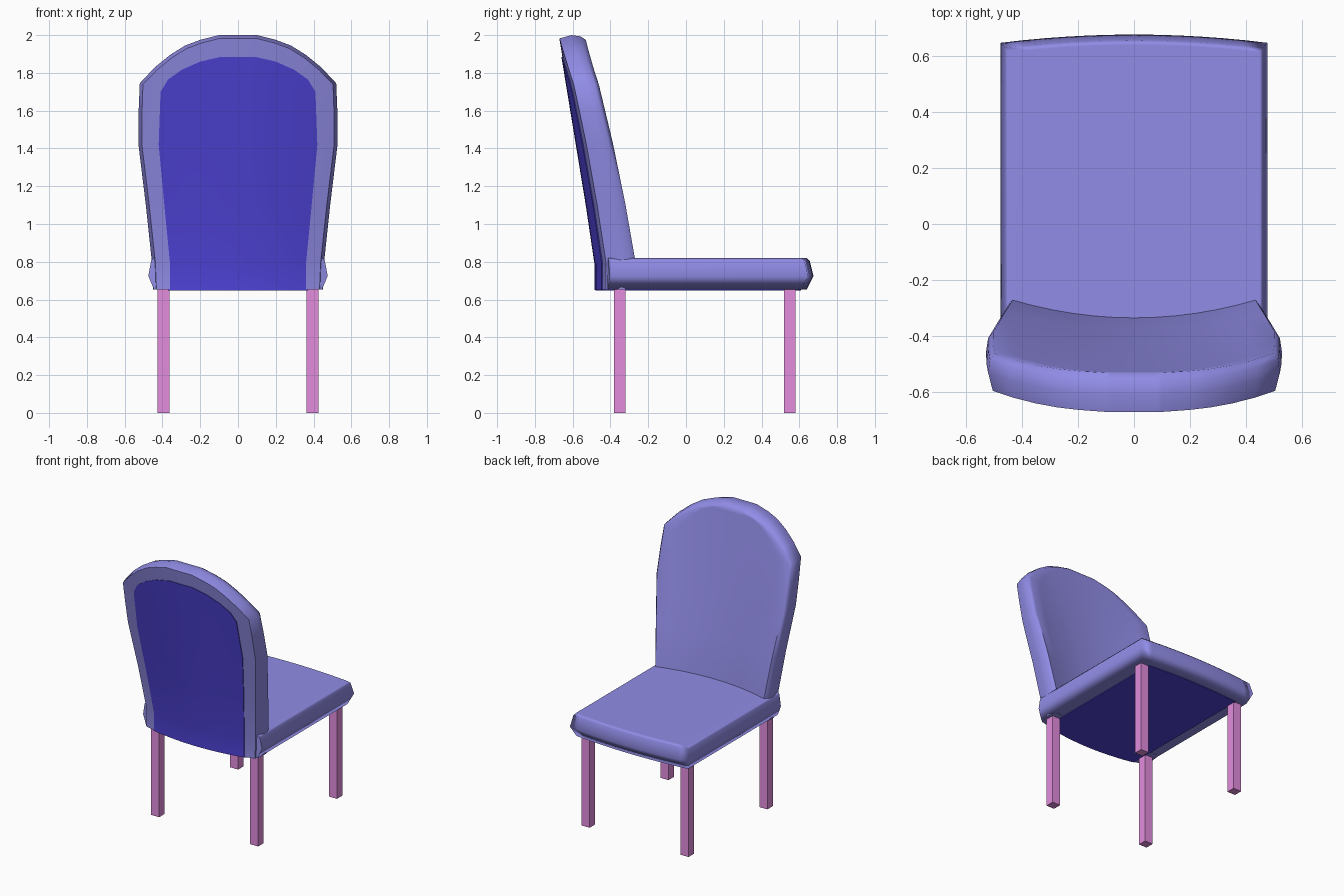
import bpy, bmesh, math

if "Cube" in bpy.data.objects:
    bpy.data.objects.remove(bpy.data.objects["Cube"])

def material(name, rgb):
    m = bpy.data.materials.new(name)
    m.diffuse_color = (*rgb, 1)
    m.use_nodes = True
    m.node_tree.nodes["Principled BSDF"].inputs["Base Color"].default_value = m.diffuse_color
    return m

LILAC = material("lilac upholstery", (0.285, 0.265, 0.80))
BLUE = material("deep blue panel", (0.078, 0.056, 0.69))
PINK = material("pink leg", (0.77, 0.27, 0.74))

def finish(name, bm, mat, angle=None):
    bmesh.ops.recalc_face_normals(bm, faces=bm.faces)
    me = bpy.data.meshes.new(name)
    bm.to_mesh(me)
    bm.free()
    me.materials.append(mat)
    ob = bpy.data.objects.new(name, me)
    bpy.context.collection.objects.link(ob)
    if angle:
        bpy.ops.object.select_all(action='DESELECT')
        ob.select_set(True)
        bpy.context.view_layer.objects.active = ob
        bpy.ops.object.shade_smooth_by_angle(angle=math.radians(angle))
        wn = ob.modifiers.new("even shading", 'WEIGHTED_NORMAL')
        wn.keep_sharp = True
    return ob

def bridge(bm, a, b):
    n = len(a)
    for i in range(n):
        j = (i + 1) % n
        bm.faces.new((a[i], a[j], b[j], b[i]))

# Curved, leaning surfaces of the backrest
def rear_y(x, z):
    h = max(z - 0.82, 0)
    return -0.48 - 0.164 * h + (0.3 - 0.17 * h) * x * x

def front_y(x, z):
    h = max(z - 0.82, 0)
    return -0.33 - 0.174 * h + (0.345 - 0.25 * h) * x * x

COLS = 12

def grid_points(outline, inset, y_at):
    """Rows of points across a symmetric outline, shrunk along its normals."""
    rows = []
    for i, (w, z) in enumerate(outline):
        p = outline[max(i - 1, 0)]
        q = outline[i + 1] if i + 1 < len(outline) else (-w, z)
        dx, dz = q[0] - p[0], q[1] - p[1]
        l = math.hypot(dx, dz)
        w2 = w - inset * dz / l
        z2 = z if i == 0 else z + inset * dx / l
        row = []
        for c in range(COLS + 1):
            x = w2 * (2 * c / COLS - 1)
            row.append((x, y_at(x, z2), z2))
        rows.append(row)
    return rows

def border(rows):
    return (rows[0] + [r[-1] for r in rows[1:-1]] + rows[-1][::-1]
            + [r[0] for r in rows[-2:0:-1]])

def padded_shell(name, outline, layers, mat, angle):
    """First and last layers are full sheets, the others only edge loops."""
    bm = bmesh.new()
    loops = []
    for k, (inset, y_at) in enumerate(layers):
        pts = grid_points(outline, inset, y_at)
        if k in (0, len(layers) - 1):
            vs = [[bm.verts.new(p) for p in r] for r in pts]
            for a, b in zip(vs, vs[1:]):
                for c in range(COLS):
                    bm.faces.new((a[c], a[c + 1], b[c + 1], b[c]))
            loops.append(border(vs))
        else:
            loops.append([bm.verts.new(p) for p in border(pts)])
    for a, b in zip(loops, loops[1:]):
        bridge(bm, a, b)
    return finish(name, bm, mat, angle)

def between(f):
    return lambda x, z: front_y(x, z) * (1 - f) + rear_y(x, z) * f

# Backrest cushion
back_outline = [(0.45, 0.652), (0.455, 0.79), (0.488, 1.1), (0.527, 1.42),
                (0.526, 1.6), (0.52, 1.745), (0.44, 1.83), (0.36, 1.895),
                (0.28, 1.945), (0.2, 1.975), (0.1, 2.0)]
padded_shell("backrest", back_outline,
             [(0.025, between(0)), (0.007, between(0.18)), (0, between(0.52)),
              (0.018, between(1))], LILAC, 62)

# Blue panel on the rear of the backrest
panel_outline = [(0.36, 0.65), (0.36, 0.79), (0.39, 1.1), (0.42, 1.42),
                 (0.41, 1.7), (0.37, 1.765), (0.3, 1.815), (0.2, 1.86),
                 (0.09, 1.885)]
padded_shell("back_panel", panel_outline,
             [(0, lambda x, z: rear_y(x, z) + 0.003),
              (0, lambda x, z: rear_y(x, z) - 0.005)], BLUE, 35)

# Seat cushion and underside panel: stacked rings with bowed front and rear
def stacked(name, layers, mat, rear_shift, angle):
    bm = bmesh.new()
    rings = []
    for z, half, front in layers:
        xs = [half * (2 * c / COLS - 1) for c in range(COLS + 1)]
        pts = [(x, front - 0.13 * x * x, z) for x in xs]
        pts += [(x, rear_y(x, 0.7) + rear_shift, z) for x in reversed(xs)]
        rings.append([bm.verts.new(p) for p in pts])
    for a, b in zip(rings, rings[1:]):
        bridge(bm, a, b)
    bm.faces.new(rings[0])
    bm.faces.new(rings[-1])
    return finish(name, bm, mat, angle)

stacked("seat", [(0.654, 0.445, 0.64), (0.725, 0.475, 0.675),
                 (0.805, 0.46, 0.655), (0.82, 0.447, 0.638)],
        LILAC, 0.008, 75)
stacked("underside_panel", [(0.648, 0.37, 0.61), (0.655, 0.37, 0.61)],
        BLUE, 0.0, None)

# Four square legs
for label, y in (("rear", -0.35), ("front", 0.55)):
    for side, x in (("left", -0.395), ("right", 0.395)):
        bm = bmesh.new()
        bmesh.ops.create_cube(bm, size=1)
        bmesh.ops.scale(bm, vec=(0.064, 0.062, 0.66), verts=bm.verts)
        bmesh.ops.translate(bm, vec=(x, y, 0.33), verts=bm.verts)
        finish(f"{label}_{side}_leg", bm, PINK)
